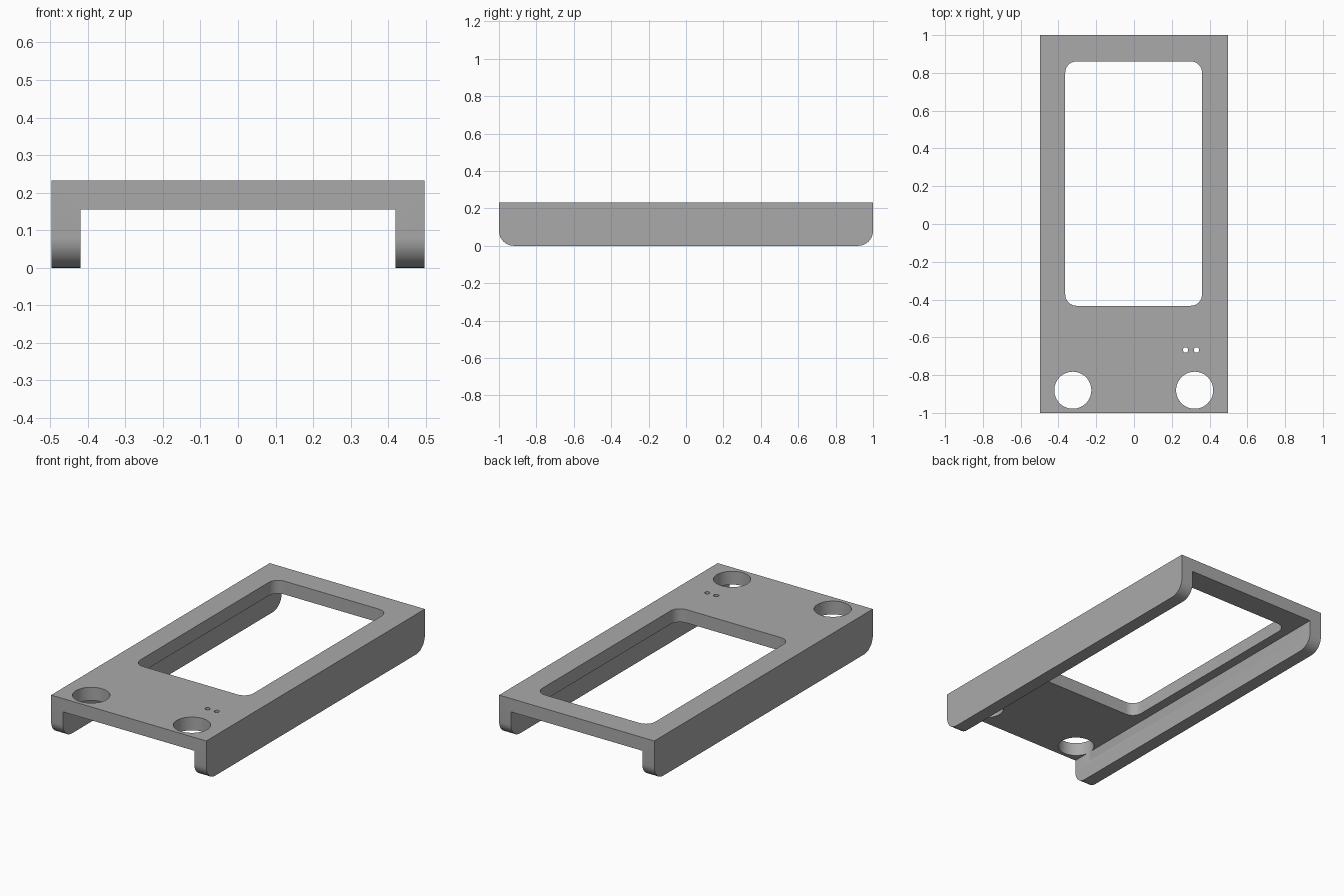
import bpy, bmesh, math
from mathutils import Vector

cube = bpy.data.objects.get("Cube")
if cube:
    bpy.data.objects.remove(cube, do_unlink=True)

W, L, H = 0.497, 1.0, 0.232      # half width, half length, height
INNER, UNDER = 0.42, 0.155       # inner face of rails, underside of plate
RAIL_R = 0.08

grey = bpy.data.materials.new("plain grey")
grey.use_nodes = True
colour = (0.4, 0.4, 0.4, 1)
grey.diffuse_color = colour
grey.node_tree.nodes["Principled BSDF"].inputs["Base Color"].default_value = colour


def prism(name, outline, offset, is_rounded=None, radius=0, segments=10):
    """Extrude a closed outline by offset, then round the chosen edges."""
    bm = bmesh.new()
    face = bm.faces.new([bm.verts.new(p) for p in outline])
    ext = bmesh.ops.extrude_face_region(bm, geom=[face])
    verts = [g for g in ext["geom"] if isinstance(g, bmesh.types.BMVert)]
    bmesh.ops.translate(bm, verts=verts, vec=offset)
    if is_rounded:
        edges = [e for e in bm.edges if is_rounded(e)]
        bmesh.ops.bevel(bm, geom=edges, offset=radius, segments=segments,
                        profile=0.5, affect='EDGES')
    bmesh.ops.recalc_face_normals(bm, faces=bm.faces)
    mesh = bpy.data.meshes.new(name)
    bm.to_mesh(mesh)
    bm.free()
    mesh.materials.append(grey)
    obj = bpy.data.objects.new(name, mesh)
    bpy.context.collection.objects.link(obj)
    return obj


def round_cutter(name, x, y, radius, sides):
    ring = [(x + radius * math.cos(a), y + radius * math.sin(a), 0.1)
            for a in (math.tau * i / sides for i in range(sides))]
    return prism(name, ring, (0, 0, 0.2))


# Channel-shaped cover: flat plate with a rail down each side
half = [(W, H), (W, 0), (INNER, 0), (INNER, UNDER)]
outline = half + [(-x, z) for x, z in reversed(half)]
cover = prism("faceplate_cover", [(x, -L, z) for x, z in outline], (0, 2 * L, 0),
              lambda e: all(v.co.z < 0.01 for v in e.verts)
              and abs(e.verts[0].co.y - e.verts[1].co.y) < 0.01, RAIL_R)

# Rounded display window, two large dial holes and two pin holes
x0, x1, y0, y1 = -0.364, 0.36, -0.433, 0.861
cutters = [prism("window_cutter",
                 [(x0, y0, 0.1), (x1, y0, 0.1), (x1, y1, 0.1), (x0, y1, 0.1)],
                 (0, 0, 0.2),
                 lambda e: abs(e.verts[0].co.z - e.verts[1].co.z) > 0.1, 0.06)]
for x in (-0.324, 0.321):
    cutters.append(round_cutter("dial_hole_cutter", x, -0.88, 0.098, 64))
for x in (0.273, 0.331):
    cutters.append(round_cutter("pin_hole_cutter", x, -0.667, 0.014, 24))

bpy.context.view_layer.objects.active = cover
for cutter in cutters:
    mod = cover.modifiers.new(cutter.name, 'BOOLEAN')
    mod.operation, mod.solver, mod.object = 'DIFFERENCE', 'EXACT', cutter
    bpy.ops.object.modifier_apply(modifier=mod.name)
    bpy.data.objects.remove(cutter, do_unlink=True)

# Smooth the rounded walls, keep the corners crisp
bpy.ops.object.select_all(action='DESELECT')
cover.select_set(True)
bpy.ops.object.shade_smooth_by_angle(angle=math.radians(30))
